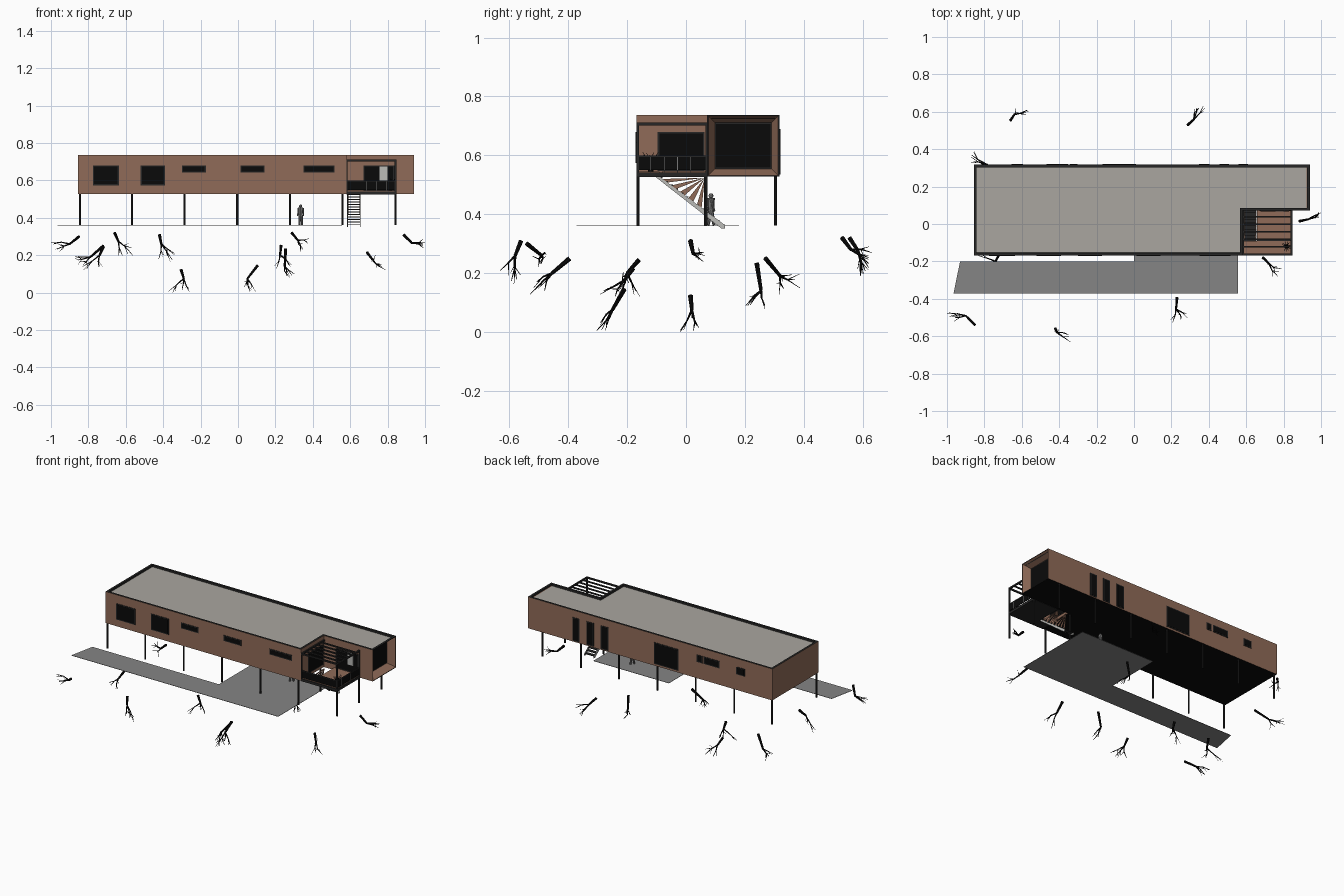
import bpy, bmesh, math, random
from mathutils import Vector, Matrix

if "Cube" in bpy.data.objects:
    bpy.data.objects.remove(bpy.data.objects["Cube"])
random.seed(4)

def mat(name, s):
    m = bpy.data.materials.new(name)
    m.diffuse_color = (*[(c / 255) ** 2.2 for c in s], 1)
    m.use_nodes = True
    m.node_tree.nodes["Principled BSDF"].inputs["Base Color"].default_value = m.diffuse_color
    return m

BROWN = mat("brown_cladding", (143, 107, 89))
ROOF = mat("roof_gravel", (168, 165, 158))
PAVE = mat("paving_grey", (132, 132, 132))
BLACK = mat("black_glass", (18, 18, 18))
DARK = mat("dark_metal", (42, 42, 42))
GREY = mat("figure_grey", (120, 120, 120))
PALE = mat("pale_grey", (185, 185, 182))

def finish(name, bm, *mats):
    me = bpy.data.meshes.new(name)
    bm.to_mesh(me)
    bm.free()
    for m in mats:
        me.materials.append(m)
    ob = bpy.data.objects.new(name, me)
    bpy.context.collection.objects.link(ob)
    return ob

def add_box(bm, x0, x1, y0, y1, z0, z1):
    M = Matrix.Translation(((x0 + x1) / 2, (y0 + y1) / 2, (z0 + z1) / 2))
    bmesh.ops.create_cube(bm, size=1, matrix=M @ Matrix.Diagonal((x1 - x0, y1 - y0, z1 - z0, 1)))

def boxes(name, m, items):
    bm = bmesh.new()
    for b in items:
        add_box(bm, *b)
    return finish(name, bm, m)

def rod(bm, a, b, r0, r1, n=6):
    a, b = Vector(a), Vector(b)
    d = b - a
    M = Matrix.Translation((a + b) / 2) @ d.to_track_quat('Z', 'Y').to_matrix().to_4x4()
    bmesh.ops.create_cone(bm, cap_ends=True, segments=n, radius1=r0, radius2=r1, depth=d.length, matrix=M)

def prism(bm, pts, d):
    f = bm.faces.new([bm.verts.new(p) for p in pts])
    r = bmesh.ops.extrude_face_region(bm, geom=[f])
    bmesh.ops.translate(bm, verts=[v for v in r['geom'] if isinstance(v, bmesh.types.BMVert)], vec=d)
    bmesh.ops.recalc_face_normals(bm, faces=bm.faces)

# --- Raised house body: L-shaped plan, sunken roof, splayed recess in the right end
X0, XN, X1, Y0, YN, Y1, Z0, Z1 = -.856, .58, .94, -.168, .072, .317, .528, .737
bm = bmesh.new()
prism(bm, [(x, y, Z0) for x, y in ((X0, Y0), (XN, Y0), (XN, YN), (X1, YN), (X1, Y1), (X0, Y1))], (0, 0, Z1 - Z0))
top = max(bm.faces, key=lambda f: f.calc_center_median().z)
end = max(bm.faces, key=lambda f: f.calc_center_median().x)
bottom = min(bm.faces, key=lambda f: f.calc_center_median().z)
bottom.material_index = 3

def inset(face, t, depth, ring_mat):
    r = bmesh.ops.inset_region(bm, faces=[face], thickness=t, depth=depth, use_even_offset=True)
    for f in r['faces']:
        f.material_index = ring_mat

inset(top, .014, 0, 2)
inset(top, .0005, -.012, 2)
top.material_index = 1
inset(end, .004, 0, 2)
inset(end, .022, -.05, 0)
inset(end, .004, 0, 2)
end.material_index = 3
finish("house_body", bm, BROWN, ROOF, DARK, BLACK)

# --- Windows: thin frame with a glass plate, on front, back and balcony walls
frames, glass = [], []

def window(axis, pos, side, a0, a1, z0, z1):
    for lst, g, t in ((frames, 0, .003), (glass, .006, .0042)):
        p = sorted((pos - side * .003, pos + side * t))
        span = (a0 + g, a1 - g)
        lst.append((*span, *p, z0 + g, z1 - g) if axis == 'y' else (*p, *span, z0 + g, z1 - g))

for a, b, z in ((-.776, -.637, .574), (-.52, -.39, .574), (-.30, -.172, .643), (.014, .142, .643), (.35, .516, .643)):
    window('y', Y0, -1, a, b, z, .68)
for a, b, z0, z1 in ((.56, .61, .535, .69), (.456, .508, .535, .69), (.347, .403, .535, .69), (-.168, .012, .541, .683),
                     (-.342, -.302, .638, .685), (-.469, -.354, .638, .685), (-.655, -.593, .633, .682)):
    window('y', Y1, 1, a, b, z0, z1)
window('y', YN, -1, .67, .836, .547, .68)
window('x', XN, 1, -.096, .063, .547, .68)
boxes("window_frames", DARK, frames)
boxes("window_glass", BLACK, glass)
boxes("pale_door_pane", PALE, [(.757, .80, YN - .0055, YN, .595, .675)])

# --- Stilts
bm = bmesh.new()
xs = (-.845, -.567, -.285, -.004, .279, .559, .842)
for x, y in [(x, y) for x in xs for y in (-.163, .304)] + [(.559, .067), (.842, .067)]:
    rod(bm, (x, y, .362), (x, y, .53), .0055, .0055, 8)
finish("stilts", bm, DARK)

# --- Balcony: deck around the stair opening, frame, rails and slatted canopy
BX = .847
hole = ((XN, BX, Y0, -.09), (.657, BX, -.09, YN))
boxes("balcony_slab", DARK, [(*h, .526, .542) for h in hole])
boxes("balcony_deck", BROWN, [(h[0], h[1] - .008, h[2] + .008, h[3], .542, .545) for h in hole])
frame = [(BX - .009, BX, Y0, Y0 + .009, .54, .712), (XN, XN + .006, Y0, Y0 + .009, .54, .712),
         (BX - .009, BX, YN - .006, YN, .54, .712),
         (XN, BX, Y0, Y0 + .009, .702, .712), (BX - .009, BX, Y0, YN, .702, .712), (XN, XN + .009, Y0, YN, .702, .712)]
frame += [(XN, BX, y, y + .008, .702, .710) for y in (-.125, -.085, -.045, -.005, .035)]
frame += [(XN, BX, Y0 + .001, Y0 + .006, .594, .599), (BX - .006, BX - .001, Y0, YN, .594, .599)]
boxes("balcony_frame", DARK, frame)
boxes("rail_panels", BLACK, [(XN, BX - .004, Y0 + .002, Y0 + .005, .55, .594), (BX - .005, BX - .002, Y0, YN, .55, .594)])
boxes("rail_posts", GREY, [(BX - .006, BX - .001, y, y + .002, .542, .597) for y in (-.12, -.075, -.03, .015)]
      + [(x, x + .002, Y0 + .001, Y0 + .006, .542, .597) for x in (.63, .685, .74, .795)])

# --- Stair: treads, stringers and brown fan infill
N = 13
boxes("stair_treads", DARK, [(.585, .655, y - .011, y + .011, z - .002, z + .002)
      for y, z in ((-.09 + .21 * i / (N - 1), .525 - .16 * i / (N - 1)) for i in range(N))])
bm = bmesh.new()
for x in (.584, .652):
    prism(bm, [(x, -.105, .528), (x, -.09, .528), (x, .133, .363), (x, .133, .352), (x, .12, .352)], (.004, 0, 0))
finish("stair_stringers", bm, PALE)
bm = bmesh.new()
for x in (.588, .65):
    for i in range(5):
        s, e = [(x, -.085 + .148 * t, .522 - .112 * t) for t in (i / 5 + .02, i / 5 + .13)]
        prism(bm, [(x, .064, .524), s, e], (.002, 0, 0))
finish("stair_fan_infill", bm, BROWN)

# --- Paving: drive strip plus area under the house
bm = bmesh.new()
prism(bm, [(x, y, .360) for x, y in ((-.965, -.372), (.555, -.372), (.555, .18), (0, .18), (0, -.2), (-.93, -.2))], (0, 0, .002))
finish("paving", bm, PAVE)

# --- Standing figure
bm = bmesh.new()
fx, fy = .335, .085
for s in (-1, 1):
    rod(bm, (fx + s * .007, fy + s * .010, .363), (fx + s * .005, fy, .415), .005, .008, 8)
    rod(bm, (fx + s * .012, fy, .451), (fx + s * .016, fy + s * .012, .41), .005, .003, 8)
rod(bm, (fx, fy, .408), (fx, fy, .455), .010, .013, 8)
bmesh.ops.create_icosphere(bm, subdivisions=2, radius=.0085, matrix=Matrix.Translation((fx, fy, .463)))
finish("figure", bm, GREY)

# --- Potted plant on the deck
bm = bmesh.new()
rod(bm, (.815, -.12, .545), (.815, -.12, .572), .009, .012, 8)
for i in range(12):
    a = i * 2.4
    rod(bm, (.815, -.12, .57), (.815 + .027 * math.cos(a), -.12 + .027 * math.sin(a), .59 + .02 * (i % 3) / 2), .003, .0008, 4)
finish("deck_plant", bm, BLACK)

# --- Bare branches below the house: thick end, fork, farthest tip
trees = (((-.85, -.54, .30), (-.90, -.49, .26), (-1, -.48, .27)), ((-.72, -.16, .245), (-.74, -.20, .20), (-.83, -.17, .14)),
         ((-.72, .27, .25), (-.79, .32, .19), (-.87, .37, .18)), ((-.66, .555, .32), (-.64, .585, .275), (-.57, .61, .24)),
         ((.287, .53, .32), (.32, .56, .28), (.37, .63, .27)), ((-.42, -.56, .31), (-.41, -.58, .26), (-.34, -.63, .21)),
         ((-.305, .015, .125), (-.29, .02, .075), (-.35, -.02, 0)), ((.105, -.21, .145), (.05, -.25, .075), (.08, -.28, .03)),
         ((.23, -.395, .25), (.225, -.455, .20), (.28, -.48, .14)), ((.255, .24, .235), (.25, .255, .14), (.26, .21, .09)),
         ((.69, -.18, .215), (.72, -.21, .175), (.77, -.28, .14)), ((.885, .015, .31), (.93, .025, .265), (1, .06, .27)))

def clamp(p):
    return Vector((max(-.99, min(.99, p.x)), max(-.62, min(.62, p.y)), max(.005, p.z)))

def jitter(k):
    return Vector([random.uniform(-k, k) for _ in range(3)])

for i, (base, fork, tip) in enumerate(trees):
    bm = bmesh.new()
    base, fork, tip = Vector(base), Vector(fork), Vector(tip)
    rod(bm, base, fork, .0085, .006)
    flow = (fork - base).normalized() * .045 + (tip - fork).normalized() * .02
    for goal in (tip, fork + flow + jitter(.04), fork + flow + jitter(.04)):
        goal = goal if goal is tip else clamp(goal)
        mid = clamp(fork.lerp(goal, .5) + jitter(.008))
        rod(bm, fork, mid, .0045, .003, 5)
        rod(bm, mid, goal, .003, .001, 5)
        for _ in range(2):
            rod(bm, mid, clamp(mid + (goal - fork) * .4 + jitter(.025)), .002, .0008, 4)
    finish("bare_branch_%d" % (i + 1), bm, BLACK)
